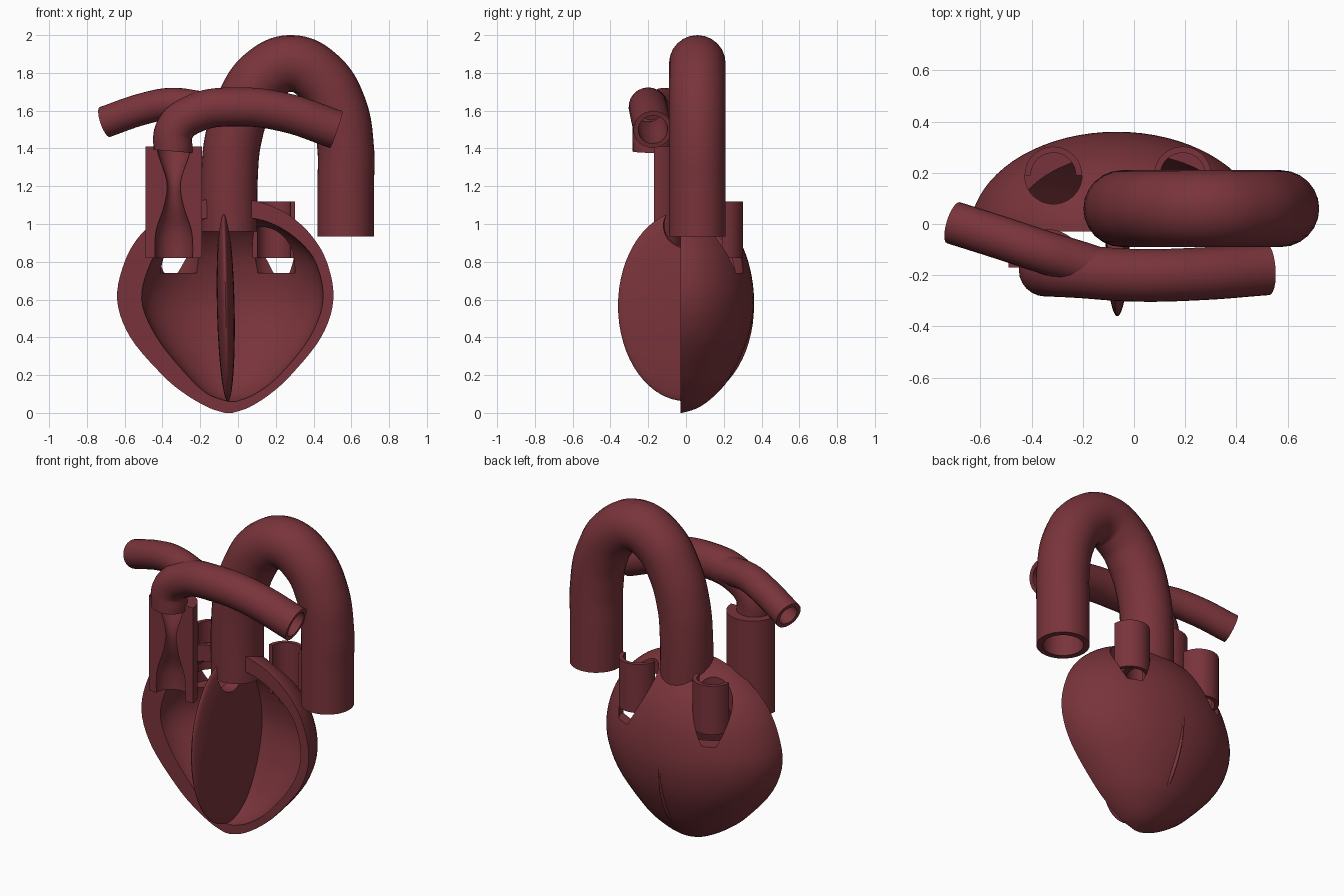
import bpy, bmesh
from math import sin, cos, pi
from mathutils import Vector

old = bpy.data.objects.get("Cube")
if old:
    bpy.data.objects.remove(old, do_unlink=True)

mat = bpy.data.materials.new("dark red")
mat.use_nodes = True
COLOR = (0.19, 0.034, 0.043, 1)
mat.diffuse_color = COLOR
mat.node_tree.nodes["Principled BSDF"].inputs["Base Color"].default_value = COLOR


def activate(ob):
    bpy.ops.object.select_all(action='DESELECT')
    ob.select_set(True)
    bpy.context.view_layer.objects.active = ob


def finish(ob):
    activate(ob)
    if not ob.data.materials:
        ob.data.materials.append(mat)
    bpy.ops.object.shade_smooth_by_angle(angle=0.7)


def mesh_object(name, bm):
    bmesh.ops.recalc_face_normals(bm, faces=bm.faces)
    me = bpy.data.meshes.new(name)
    bm.to_mesh(me)
    bm.free()
    ob = bpy.data.objects.new(name, me)
    bpy.context.collection.objects.link(ob)
    me.materials.append(mat)
    return ob


def rings(name, loops, wrap=True):
    """Skin a list of equal closed loops and cap both ends."""
    bm = bmesh.new()
    rows = [[bm.verts.new(p) for p in loop] for loop in loops]
    n = len(rows[0])
    for a, b in zip(rows, rows[1:]):
        for i in range(n):
            j = (i + 1) % n
            bm.faces.new((a[i], a[j], b[j], b[i]))
    bm.faces.new(rows[0])
    bm.faces.new(rows[-1])
    return mesh_object(name, bm)


def smooth_rows(rows, steps=5):
    """Catmull-Rom interpolation of profile rows."""
    v = [Vector(r) for r in rows]
    out = []
    for i in range(len(v) - 1):
        a, b, c, d = v[max(i - 1, 0)], v[i], v[i + 1], v[min(i + 2, len(v) - 1)]
        for s in range(steps):
            t = s / steps
            out.append(b + (c - a) * t / 2 + (2 * a - 5 * b + 4 * c - d) * t * t / 2
                       + (3 * b - a - 3 * c + d) * t ** 3 / 2)
    return out + [v[-1]]


def body(name, rows):
    """Loft of ellipses; each row is height, left x, right x, depth."""
    loops = []
    for z, x0, x1, d in smooth_rows(rows):
        loops.append([((x0 + x1) / 2 + (x1 - x0) / 2 * cos(k * pi / 36),
                       -0.03 + d * sin(k * pi / 36), z) for k in range(72)])
    return rings(name, loops)


def half_tube(name, center, profile):
    """Back half of a turned tube from a closed (radius, z) profile."""
    x, y = center
    return rings(name, [[(x + r * cos(k * pi / 24), y + r * sin(k * pi / 24), z)
                         for r, z in profile] for k in range(25)])


def vessel(name, points, radius, wall=0.025):
    """Open hollow tube along a smooth path."""
    cu = bpy.data.curves.new(name, 'CURVE')
    cu.dimensions = '3D'
    cu.resolution_u = 10
    cu.bevel_depth = radius - wall / 2
    cu.bevel_resolution = 10
    sp = cu.splines.new('BEZIER')
    sp.bezier_points.add(len(points) - 1)
    for bp, p in zip(sp.bezier_points, points):
        bp.co = p
        bp.handle_left_type = bp.handle_right_type = 'AUTO'
    ob = bpy.data.objects.new(name, cu)
    bpy.context.collection.objects.link(ob)
    activate(ob)
    bpy.ops.object.convert(target='MESH')
    ob = bpy.context.object
    mod = ob.modifiers.new("wall", 'SOLIDIFY')
    mod.thickness = wall
    mod.offset = 0
    bpy.ops.object.modifier_apply(modifier=mod.name)
    finish(ob)
    return ob


def cut(ob, cutter):
    activate(ob)
    mod = ob.modifiers.new("cut", 'BOOLEAN')
    mod.operation = 'DIFFERENCE'
    mod.solver = 'EXACT'
    mod.object = cutter
    bpy.ops.object.modifier_apply(modifier=mod.name)
    bpy.data.objects.remove(cutter, do_unlink=True)


def cylinder(x, y, r, z0, z1):
    bpy.ops.mesh.primitive_cylinder_add(vertices=48, radius=r, depth=z1 - z0,
                                        location=(x, y, (z0 + z1) / 2))
    return bpy.context.object


# Hollow chamber wall, open at the front
wall = body("chamber_wall", [
    (0, -.07, -.03, .01), (.03, -.16, .06, .10), (.1, -.28, .17, .19),
    (.2, -.4, .28, .27), (.4, -.57, .44, .36), (.6, -.64, .505, .39),
    (.8, -.6, .47, .36), (.95, -.51, .38, .29), (1.06, -.37, .25, .19),
    (1.12, -.22, .1, .09), (1.135, -.1, -.02, .03)])
cut(wall, body("cavity", [
    (.06, -.05, -.01, .01), (.1, -.16, .09, .10), (.2, -.27, .22, .19),
    (.4, -.43, .38, .28), (.6, -.51, .45, .32), (.8, -.46, .41, .29),
    (.93, -.37, .3, .22), (1.01, -.25, .16, .13), (1.04, -.1, .02, .03)]))
bpy.ops.mesh.primitive_cube_add(size=2, location=(0, -1.03, 0.9))
cut(wall, bpy.context.object)
VEINS = {"right": (-.315, .19), "left": (.19, .19)}
for x, y in VEINS.values():
    cut(wall, cylinder(x, y, .112, .74, 1.5))
cut(wall, cylinder(-.045, .06, .14, .97, 1.5))
finish(wall)

# Half-open veins rising from the back
for side, center in VEINS.items():
    finish(half_tube(side + "_vein", center,
                     [(.112, .82), (.112, 1.12), (.088, 1.12), (.088, .82)]))

# Thin dividing wall between the chambers
bpy.ops.mesh.primitive_uv_sphere_add(segments=64, ring_count=32, radius=1)
septum = bpy.context.object
septum.name = "septum"
septum.scale = (.047, .36, .505)
septum.location = (-.065, 0, .567)
septum.rotation_euler = (0, -.022, 0)
bpy.ops.object.transform_apply(location=True, rotation=True, scale=True)
bpy.ops.mesh.primitive_uv_sphere_add(segments=32, ring_count=16, radius=.12,
                                     location=(-.06, .0, .99))
cut(septum, bpy.context.object)
finish(septum)

# Upper vein, cut open at the front with a narrowed bore
bore = smooth_rows([(.09, 1.41), (.08, 1.36), (.036, 1.22), (.05, 1.1),
                    (.09, .98), (.1, .9), (.1, .82)], 4)
finish(half_tube("upper_vein", (-.34, -.17),
                 [(.15, .82), (.15, 1.41)] + [tuple(p) for p in bore]))

# Large arched artery
vessel("arched_artery", [
    (-.045, .06, .96), (-.045, .06, 1.25), (-.025, .06, 1.45), (.04, .06, 1.65),
    (.14, .06, 1.79), (.285, .06, 1.85), (.43, .06, 1.78), (.53, .06, 1.62),
    (.57, .06, 1.4), (.57, .06, 1.2), (.57, .06, .935)], .15, .035)

# Crossing artery and its side branch
vessel("crossing_artery", [
    (-.345, -.18, 1.385), (-.335, -.18, 1.5), (-.23, -.185, 1.585),
    (0, -.2, 1.62), (.25, -.195, 1.59), (.52, -.175, 1.5)], .103)
vessel("artery_branch", [
    (-.705, .005, 1.54), (-.5, -.06, 1.61), (-.35, -.11, 1.637),
    (-.2, -.155, 1.62), (-.1, -.19, 1.61)], .084)
